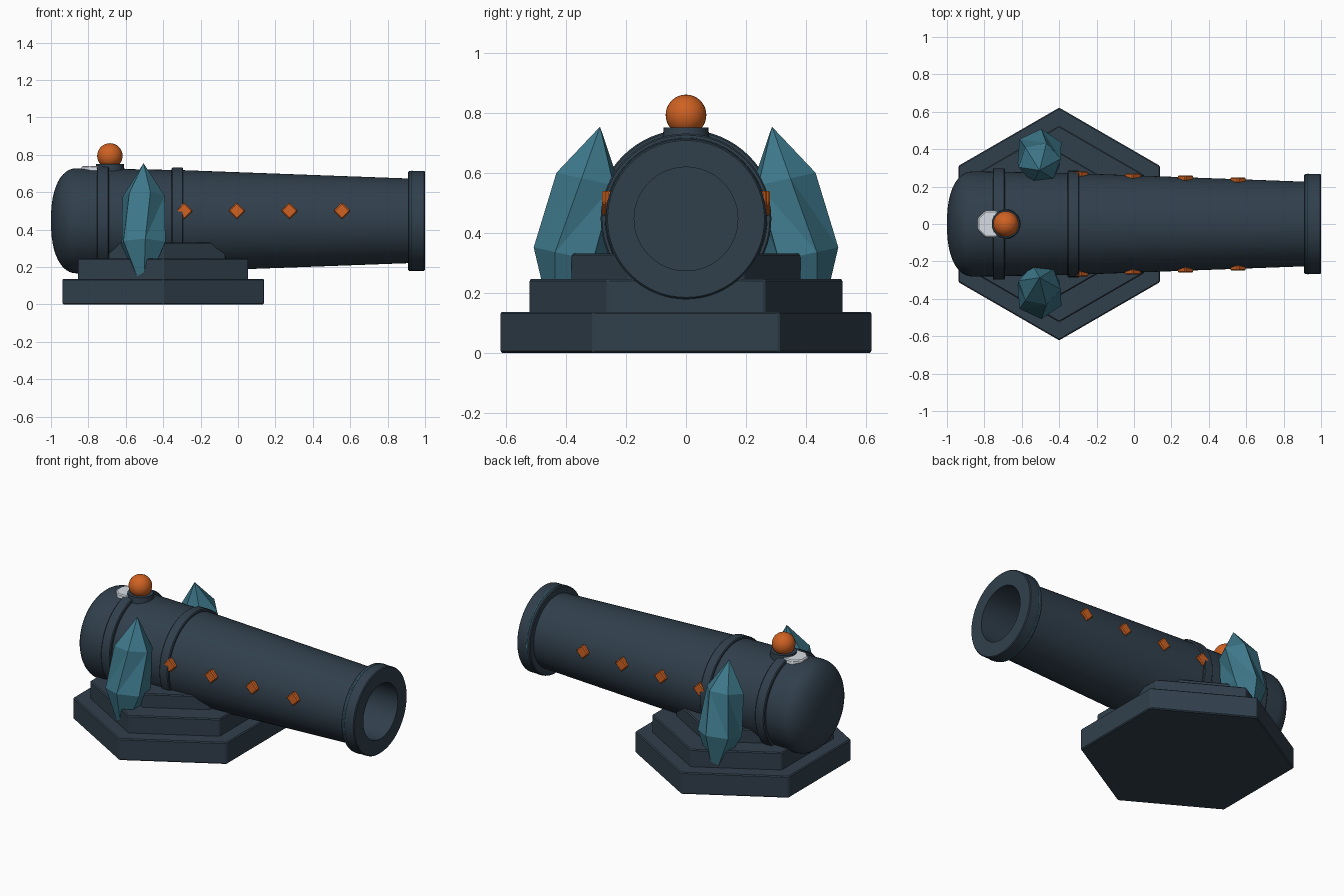
import bpy, bmesh, math
from mathutils import Vector, Matrix

if "Cube" in bpy.data.objects:
    bpy.data.objects.remove(bpy.data.objects["Cube"])

AXIS_Z = 0.447   # height of the barrel axis


def material(name, rgb):
    m = bpy.data.materials.new(name)
    m.diffuse_color = (*rgb, 1)
    m.use_nodes = True
    m.node_tree.nodes["Principled BSDF"].inputs["Base Color"].default_value = m.diffuse_color
    return m


SLATE = material("dark_slate", (0.030, 0.050, 0.072))
TEAL = material("teal_crystal", (0.048, 0.19, 0.26))
ORANGE = material("orange_gem", (0.62, 0.12, 0.016))
PALE = material("pale_grey", (0.68, 0.73, 0.78))


def finish(bm, name, mat, smooth=False, bevel=0):
    bmesh.ops.recalc_face_normals(bm, faces=bm.faces[:])
    me = bpy.data.meshes.new(name)
    bm.to_mesh(me)
    bm.free()
    ob = bpy.data.objects.new(name, me)
    bpy.context.collection.objects.link(ob)
    me.materials.append(mat)
    if bevel:
        mod = ob.modifiers.new("edge", "BEVEL")
        mod.width = bevel
        mod.segments = 1
    if smooth:
        bpy.ops.object.select_all(action='DESELECT')
        ob.select_set(True)
        bpy.context.view_layer.objects.active = ob
        bpy.ops.object.shade_smooth_by_angle(angle=math.radians(32))
    return ob


def lathe_x(name, profile, mat, closed=False, n=64):
    """Spin (x, radius) points around the barrel axis."""
    bm = bmesh.new()
    rings = []
    for x, r in profile:
        if r < 1e-5:
            rings.append([bm.verts.new((x, 0, AXIS_Z))] * n)
        else:
            rings.append([bm.verts.new((x, r * math.cos(2 * math.pi * i / n),
                                        AXIS_Z + r * math.sin(2 * math.pi * i / n)))
                          for i in range(n)])
    pairs = list(zip(rings, rings[1:])) + ([(rings[-1], rings[0])] if closed else [])
    for a, b in pairs:
        for i in range(n):
            j = (i + 1) % n
            bm.faces.new(list(dict.fromkeys((a[i], a[j], b[j], b[i]))))
    return finish(bm, name, mat, smooth=True)


def band(name, x0, x1, r_in, r_out, mat, c=0.005):
    lathe_x(name, [(x0, r_in), (x0, r_out - c), (x0 + c, r_out),
                   (x1 - c, r_out), (x1, r_out - c), (x1, r_in)], mat, closed=True)


def prism(name, sides, radius, z0, z1, centre, mat, phase=0, bevel=0, smooth=False, top=1):
    bm = bmesh.new()
    bmesh.ops.create_cone(bm, cap_ends=True, segments=sides, radius1=radius,
                          radius2=radius * top, depth=z1 - z0,
                          matrix=Matrix.Translation((*centre, (z0 + z1) / 2))
                          @ Matrix.Rotation(phase, 4, 'Z'))
    return finish(bm, name, mat, smooth, bevel)


# Stepped hexagonal pedestal, corners towards +y and -y
for name, radius, z0, z1 in (("pedestal_bottom", 0.622, 0, 0.137),
                             ("pedestal_middle", 0.525, 0.13, 0.246),
                             ("pedestal_top", 0.385, 0.24, 0.332)):
    bm = bmesh.new()
    lo, hi = [[bm.verts.new((-0.4 + radius * math.sin(k * math.pi / 3),
                             radius * math.cos(k * math.pi / 3), z))
               for k in range(6)] for z in (z0, z1)]
    bm.faces.new(lo)
    bm.faces.new(hi)
    for k in range(6):
        bm.faces.new((lo[k], lo[k - 1], hi[k - 1], hi[k]))
    finish(bm, name, SLATE, bevel=0.006)

# Barrel with domed breech and hollow bore
dome = []
for k in range(13):
    t = k / 12 * math.pi / 2
    dome.append((-0.86 - 0.14 * math.cos(t) ** 0.9, 0.281 * math.sin(t) ** 0.85))
lathe_x("barrel", dome + [(-0.72, 0.279), (-0.3, 0.271), (0.92, 0.226), (0.99, 0.226),
                          (0.99, 0.173), (0.45, 0.173), (0.45, 0)], SLATE)

# Reinforcing bands and muzzle rim
band("rear_band", -0.755, -0.69, 0.26, 0.298, SLATE)
band("middle_band", -0.355, -0.293, 0.25, 0.285, SLATE)
band("muzzle_rim", 0.91, 1.0, 0.173, 0.267, SLATE)
band("muzzle_stripe", 0.928, 0.934, 0.25, 0.269, TEAL, c=0.001)

# Orb on a collar, with a pale faceted plate behind it
prism("orb_collar", 32, 0.08, 0.70, 0.752, (-0.685, 0), SLATE, smooth=True, top=0.93)
bm = bmesh.new()
bmesh.ops.create_uvsphere(bm, u_segments=32, v_segments=16, radius=0.068,
                          matrix=Matrix.Translation((-0.685, 0, 0.794)))
finish(bm, "orb", ORANGE, smooth=True)
prism("breech_plate", 8, 0.082, 0.69, 0.741, (-0.765, 0), PALE,
      phase=math.pi / 8, bevel=0.006, top=0.93)

for side, label in ((-1, "front"), (1, "back")):
    # Diamond studs along the barrel
    for k in range(4):
        x = -0.287 + 0.281 * k
        r = 0.271 - (x + 0.3) * 0.0369
        y = math.sqrt(r * r - 0.053 ** 2)
        bm = bmesh.new()
        bmesh.ops.create_cube(bm, size=1, matrix=Matrix.Translation((x, side * y, 0.5))
                              @ Matrix.Rotation(math.pi / 4, 4, 'Y')
                              @ Matrix.Diagonal((0.064, 0.03, 0.064, 1)))
        finish(bm, f"{label}_stud_{k + 1}", ORANGE, bevel=0.006)

    # Leaning six-sided crystal: two rings between two tips
    tip = Vector((-0.505, side * 0.287, 0.755))
    root = Vector((-0.505, side * 0.44, 0.06))
    up = (tip - root).normalized()
    u = Vector((1, 0, 0))
    v = up.cross(u) * side
    bm = bmesh.new()
    top, bottom = bm.verts.new(tip), bm.verts.new(root)
    rings = []
    for t, r, phase in ((0.38, 0.13, 0.45), (0.745, 0.115, 0.2)):
        c = root.lerp(tip, t)
        rings.append([bm.verts.new(c + r * (u * math.cos(phase + k * math.pi / 3)
                                            + v * math.sin(phase + k * math.pi / 3)))
                      for k in range(6)])
    lo, hi = rings
    for k in range(6):
        j = (k + 1) % 6
        bm.faces.new((bottom, lo[j], lo[k]))
        bm.faces.new((lo[k], lo[j], hi[k]))
        bm.faces.new((lo[j], hi[j], hi[k]))
        bm.faces.new((hi[k], hi[j], top))
    finish(bm, f"{label}_crystal", TEAL)
